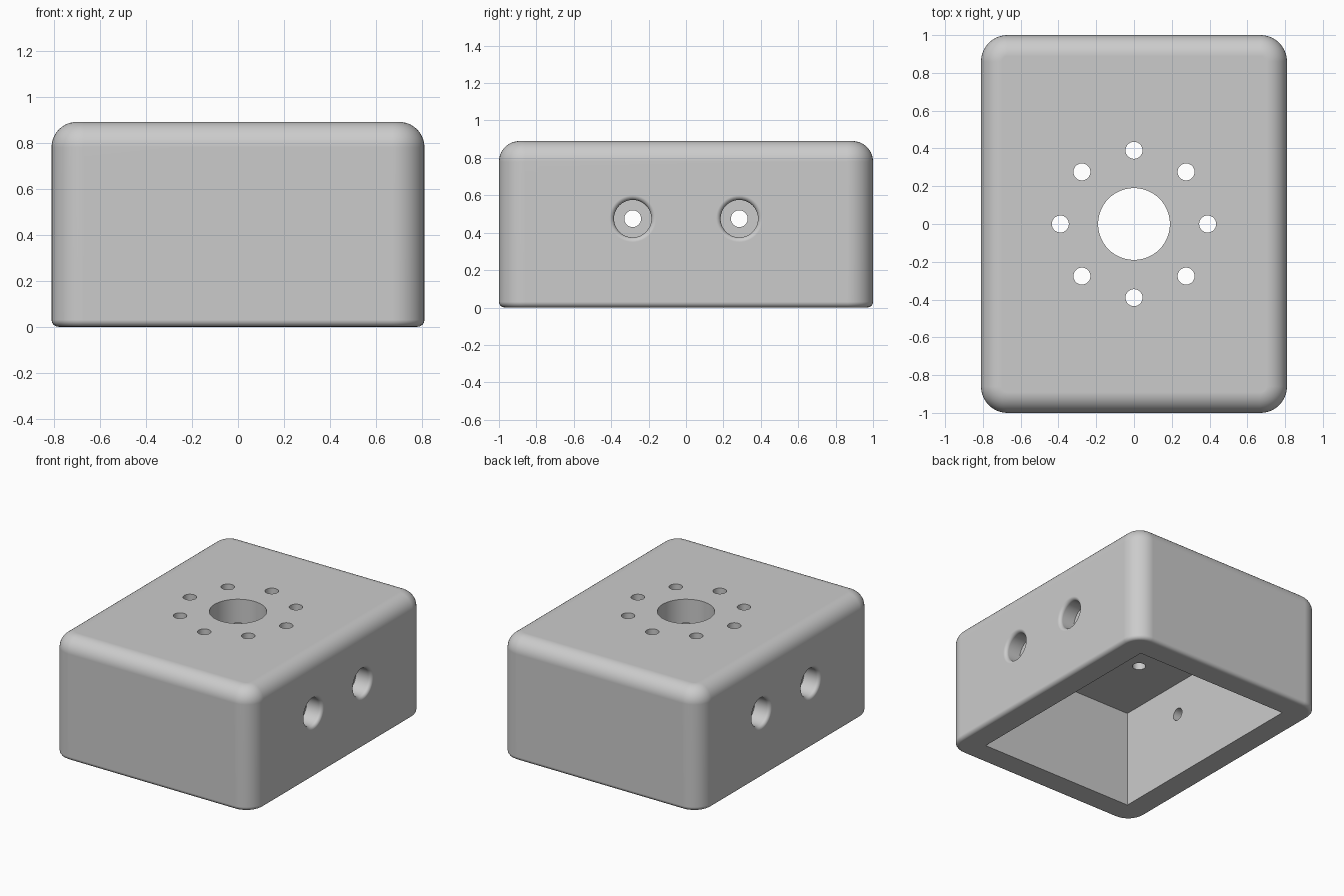
import bpy, bmesh, math
from mathutils import Matrix

if "Cube" in bpy.data.objects:
    bpy.data.objects.remove(bpy.data.objects["Cube"])

HX, HY, H = 0.81, 1.0, 0.89        # half width, half depth, height
WALL, CEIL = 0.185, 0.175          # side wall and ceiling thickness
R_SIDE, R_TOP, R_BOT = 0.14, 0.11, 0.03

grey = bpy.data.materials.new("plain grey")
grey.diffuse_color = (0.6, 0.6, 0.6, 1)
grey.use_nodes = True
grey.node_tree.nodes["Principled BSDF"].inputs["Base Color"].default_value = grey.diffuse_color


def finish(name, bm):
    bmesh.ops.recalc_face_normals(bm, faces=bm.faces)
    mesh = bpy.data.meshes.new(name)
    bm.to_mesh(mesh)
    bm.free()
    mesh.materials.append(grey)
    ob = bpy.data.objects.new(name, mesh)
    bpy.context.collection.objects.link(ob)
    return ob


def loft(name, rings):
    """Skin a stack of equal point rings and cap both ends."""
    bm = bmesh.new()
    loops = [[bm.verts.new(p) for p in ring] for ring in rings]
    n = len(loops[0])
    for a, b in zip(loops, loops[1:]):
        for i in range(n):
            j = (i + 1) % n
            bm.faces.new((a[i], a[j], b[j], b[i]))
    bm.faces.new(loops[0])
    bm.faces.new(loops[-1])
    return finish(name, bm)


def rounded_ring(inset, z, seg=10):
    """Rounded rectangle, pulled in by inset, at height z."""
    r, pts = R_SIDE - inset, []
    for k, (sx, sy) in enumerate(((1, 1), (-1, 1), (-1, -1), (1, -1))):
        for i in range(seg + 1):
            a = math.pi / 2 * (k + i / seg)
            pts.append((sx * (HX - R_SIDE) + r * math.cos(a),
                        sy * (HY - R_SIDE) + r * math.sin(a), z))
    return pts


def lathe(name, profile, matrix, seg=48):
    """Turned cutter from (radius, height) pairs."""
    return loft(name, [[matrix @ Matrix.Translation((r * math.cos(t), r * math.sin(t), z)).translation
                        for t in (2 * math.pi * i / seg for i in range(seg))]
                       for r, z in profile])


def cut(target, cutter):
    mod = target.modifiers.new("cut", 'BOOLEAN')
    mod.operation, mod.solver, mod.object = 'DIFFERENCE', 'EXACT', cutter
    bpy.context.view_layer.objects.active = target
    bpy.ops.object.modifier_apply(modifier=mod.name)
    bpy.data.objects.remove(cutter)


# Rounded outer shell: small bottom fillet, large top fillet
rings = []
for i in range(5):
    a = math.pi / 2 * i / 4
    rings.append(rounded_ring(R_BOT * (1 - math.sin(a)), R_BOT * (1 - math.cos(a))))
for i in range(11):
    a = math.pi / 2 * i / 10
    rings.append(rounded_ring(R_TOP * (1 - math.cos(a)), H - R_TOP + R_TOP * math.sin(a)))
housing = loft("housing", rings)

# Square-cornered cavity, open underneath
bm = bmesh.new()
top = H - CEIL
bmesh.ops.create_cube(bm, size=1, matrix=Matrix.Translation((0, 0, (top - 0.2) / 2))
                      @ Matrix.Diagonal((2 * (HX - WALL), 2 * (HY - WALL), top + 0.2, 1)))
cut(housing, finish("cavity_cutter", bm))

# Central opening and ring of eight holes in the top
cut(housing, lathe("centre_cutter", [(0.19, 0.5), (0.19, 1.1)], Matrix(), 64))
for i in range(8):
    a = i * math.pi / 4
    at = Matrix.Translation((0.39 * math.cos(a), 0.39 * math.sin(a), 0))
    cut(housing, lathe("ring_hole_cutter", [(0.045, 0.5), (0.045, 1.1)], at, 32))

# Counterbored side holes with a softened rim, two on each side
F, BORE, DEPTH = 0.025, 0.1, 0.125
profile = [(0.045, HX - WALL - 0.1), (0.045, HX - DEPTH), (BORE, HX - DEPTH)]
for i in range(6):
    a = math.pi / 2 * i / 5
    profile.append((BORE + F * (1 - math.cos(a)), HX - F + F * math.sin(a)))
profile.append((BORE + F, HX + 0.1))
for side in (1, -1):
    for y in (-0.285, 0.285):
        turn = Matrix.Translation((0, y, 0.475)) @ Matrix.Rotation(side * math.pi / 2, 4, 'Y')
        cut(housing, lathe("side_hole_cutter", profile, turn))

# Smooth fillets, crisp edges
bpy.ops.object.select_all(action='DESELECT')
housing.select_set(True)
bpy.context.view_layer.objects.active = housing
bpy.ops.object.shade_smooth_by_angle(angle=math.radians(30))
weighted = housing.modifiers.new("even_shading", 'WEIGHTED_NORMAL')
weighted.keep_sharp = True
